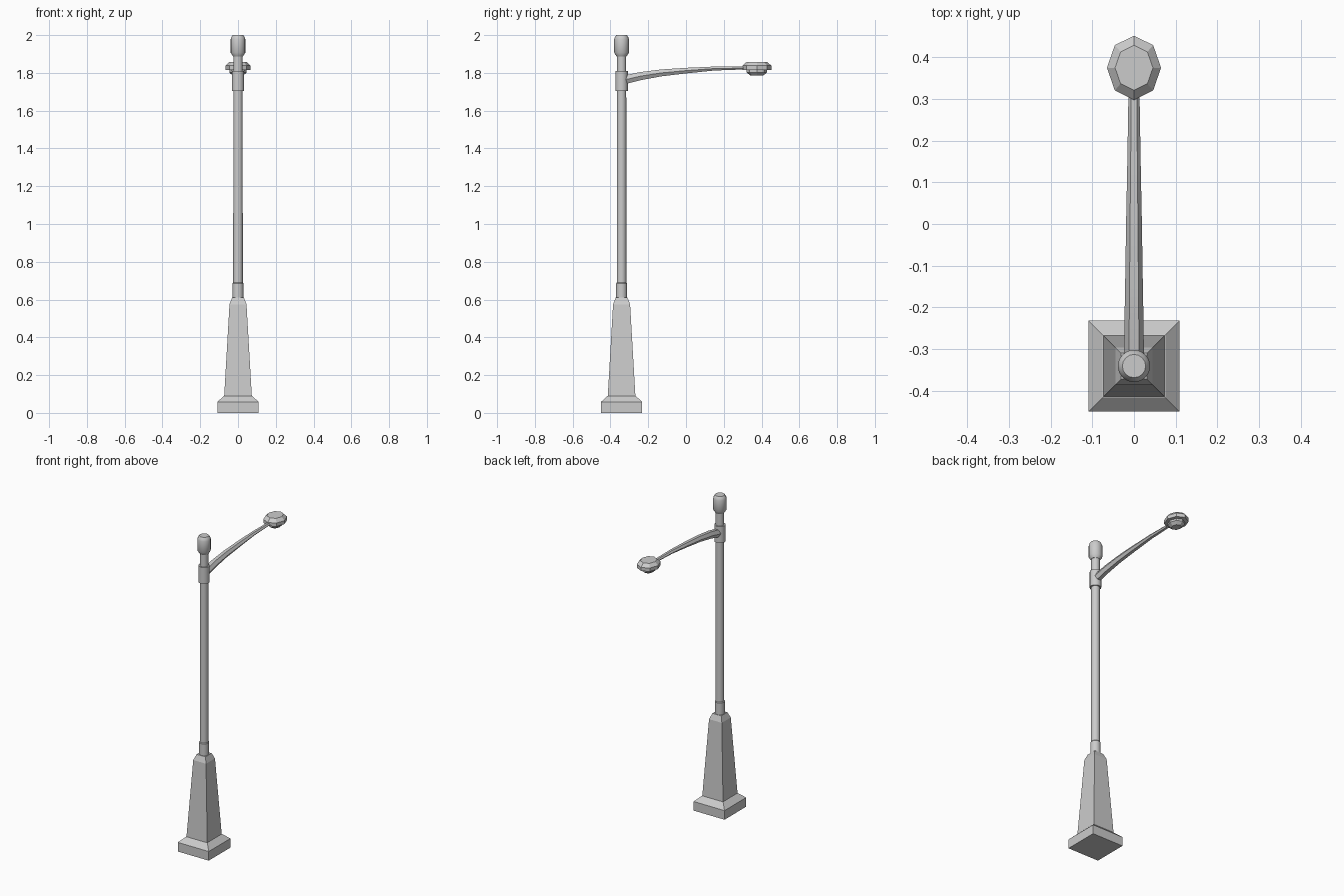
import bpy, bmesh, math
from mathutils import Vector

if "Cube" in bpy.data.objects:
    bpy.data.objects.remove(bpy.data.objects["Cube"])

POLE_Y = -0.341


def finish(name, bm, smooth=False):
    bmesh.ops.recalc_face_normals(bm, faces=bm.faces)
    mesh = bpy.data.meshes.new(name)
    bm.to_mesh(mesh)
    bm.free()
    ob = bpy.data.objects.new(name, mesh)
    bpy.context.collection.objects.link(ob)
    if smooth:
        bpy.ops.object.select_all(action='DESELECT')
        ob.select_set(True)
        bpy.context.view_layer.objects.active = ob
        bpy.ops.object.shade_smooth_by_angle(angle=math.radians(35))
    return ob


def loft(name, rings, smooth=False):
    """Skin a list of equal-length point rings and cap both ends."""
    bm = bmesh.new()
    loops = [[bm.verts.new(p) for p in ring] for ring in rings]
    n = len(loops[0])
    for a, b in zip(loops, loops[1:]):
        for i in range(n):
            j = (i + 1) % n
            bm.faces.new((a[i], a[j], b[j], b[i]))
    bm.faces.new(loops[0][::-1])
    bm.faces.new(loops[-1])
    return finish(name, bm, smooth)


def ring(n, rx, ry, cy, z, turn=0.0):
    return [Vector((rx * math.cos(turn + math.tau * i / n),
                    cy + ry * math.sin(turn + math.tau * i / n), z)) for i in range(n)]


def turned(name, profile, sides=16):
    return loft(name, [ring(sides, r, r, POLE_Y, z) for r, z in profile], True)


# Square stepped and tapered pedestal
pedestal = [(0.109, 0), (0.109, 0.058), (0.077, 0.088), (0.073, 0.09), (0.045, 0.575), (0.031, 0.61)]
loft("pedestal", [ring(4, h * math.sqrt(2), h * math.sqrt(2), POLE_Y, z, math.pi / 4)
                  for h, z in pedestal])

# Round post, collars and finial
turned("post", [(0.0255, 0.60), (0.0245, 1.90)])
turned("lower_collar", [(0.029, 0.60), (0.029, 0.685), (0.025, 0.69)])
turned("arm_collar", [(0.033, 1.705), (0.033, 1.81)])
turned("finial", [(0.027, 1.888), (0.039, 1.907), (0.039, 1.978), (0.035, 1.990), (0.028, 2.0)])

# Curved tapering arm: y, centre z, half width, half height
stations = [(-0.33, 1.762, 0.024, 0.027), (-0.24, 1.783, 0.023, 0.025),
            (-0.13, 1.800, 0.021, 0.021), (0.0, 1.812, 0.019, 0.017),
            (0.15, 1.823, 0.016, 0.012), (0.33, 1.826, 0.013, 0.008)]
loft("arm", [[Vector((w * math.cos(math.tau * i / 6), y, z + h * math.sin(math.tau * i / 6)))
              for i in range(6)] for y, z, w, h in stations], True)

# Octagonal lamp head and the lens below it: scale, z
HEAD = (0.065, 0.077, 0.375)


def lamp(name, profile):
    rx, ry, cy = HEAD
    loft(name, [ring(8, rx * s, ry * s, cy, z) for s, z in profile])


lamp("lamp_head", [(0.72, 1.814), (1, 1.816), (1, 1.838), (0.70, 1.858)])
lamp("lamp_lens", [(0.70, 1.816), (0.70, 1.802), (0.42, 1.785)])
